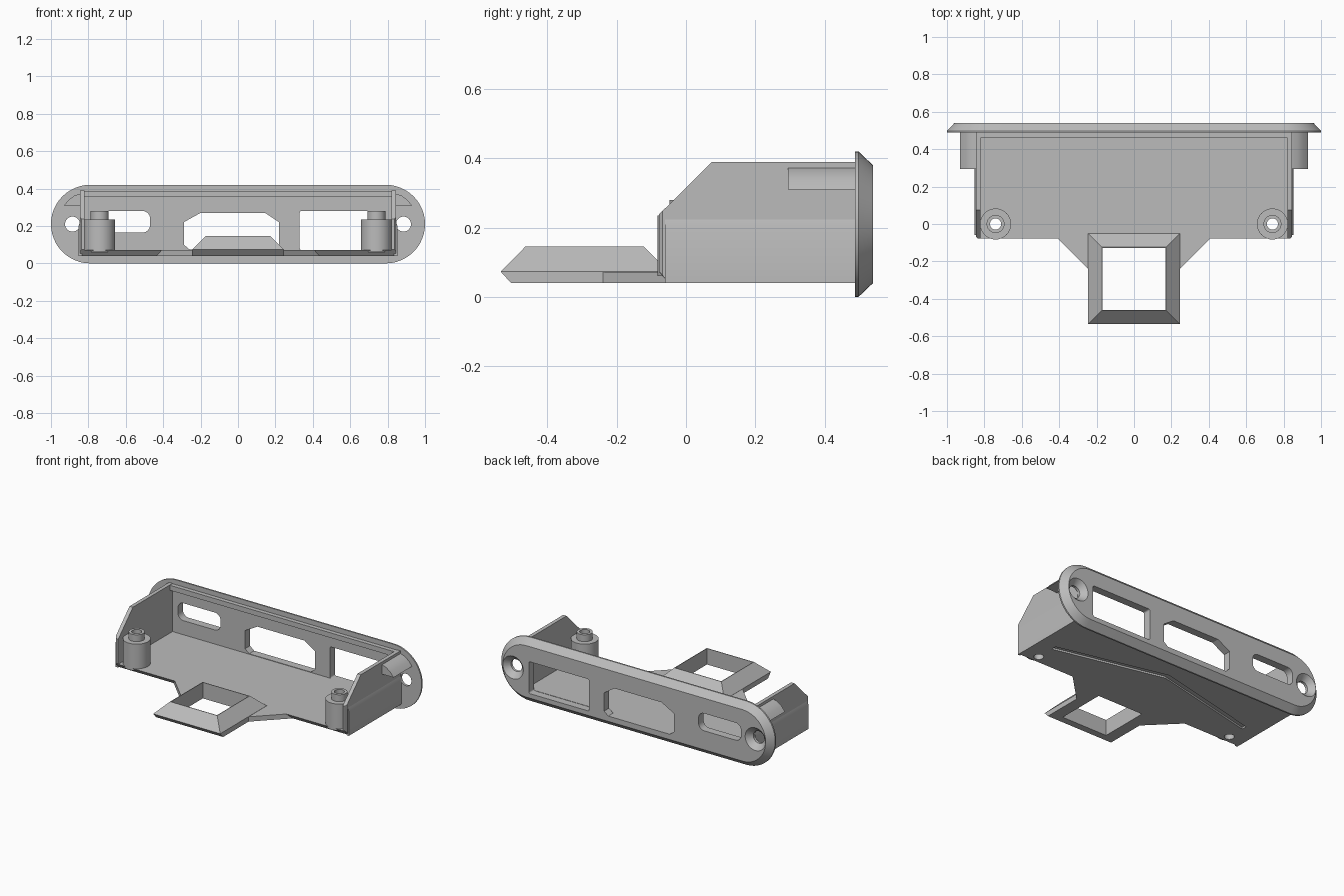
import bpy, bmesh, math

cube = bpy.data.objects.get("Cube")
if cube:
    bpy.data.objects.remove(cube, do_unlink=True)

grey = bpy.data.materials.new("plain grey")
grey.use_nodes = True
grey.diffuse_color = (0.5, 0.5, 0.5, 1)
grey.node_tree.nodes["Principled BSDF"].inputs["Base Color"].default_value = (0.5, 0.5, 0.5, 1)


def loft(name, rings):
    """Closed solid through a list of equal-length rings of points."""
    bm = bmesh.new()
    loops = [[bm.verts.new(p) for p in ring] for ring in rings]
    n = len(loops[0])
    for a, b in zip(loops, loops[1:]):
        for i in range(n):
            j = (i + 1) % n
            bm.faces.new((a[i], a[j], b[j], b[i]))
    bm.faces.new(loops[0])
    bm.faces.new(loops[-1])
    bmesh.ops.recalc_face_normals(bm, faces=bm.faces)
    mesh = bpy.data.meshes.new(name)
    bm.to_mesh(mesh)
    bm.free()
    mesh.materials.append(grey)
    obj = bpy.data.objects.new(name, mesh)
    bpy.context.collection.objects.link(obj)
    return obj


def place(axis, u, v, w):
    return {"x": (w, u, v), "y": (u, w, v), "z": (u, v, w)}[axis]


def prism(name, axis, outline, lo, hi):
    return loft(name, [[place(axis, u, v, w) for u, v in outline] for w in (lo, hi)])


def rect(u0, u1, v0, v1):
    return [(u0, v0), (u1, v0), (u1, v1), (u0, v1)]


def arc(cu, cv, r, start, end, steps):
    return [(cu + r * math.cos(math.radians(start + (end - start) * i / steps)),
             cv + r * math.sin(math.radians(start + (end - start) * i / steps)))
            for i in range(steps + 1)]


def circle(cu, cv, r, n=32):
    return arc(cu, cv, r, 0, 360, n)[:-1]


def rounded(u0, u1, v0, v1, r):
    return (arc(u1 - r, v1 - r, r, 0, 90, 6) + arc(u0 + r, v1 - r, r, 90, 180, 6)
            + arc(u0 + r, v0 + r, r, 180, 270, 6) + arc(u1 - r, v0 + r, r, 270, 360, 6))


def cut(obj, cutters):
    """Subtract each cutter, then remove it."""
    for c in cutters:
        c.hide_render = True
        m = obj.modifiers.new("cut", "BOOLEAN")
        m.operation, m.solver, m.object = "DIFFERENCE", "EXACT", c
    graph = bpy.context.evaluated_depsgraph_get()
    graph.update()
    mesh = bpy.data.meshes.new_from_object(obj.evaluated_get(graph))
    obj.modifiers.clear()
    obj.data = mesh
    for c in cutters:
        bpy.data.objects.remove(c, do_unlink=True)


parts = []


def keep(obj):
    parts.append(obj)
    return obj


# Face plate: stadium with a chamfered rear rim
def stadium(r, y):
    outline = arc(0.79, 0.21, r, -90, 90, 24) + arc(-0.79, 0.21, r, 90, 270, 24)
    return [(u, y, v) for u, v in outline]


plate = keep(loft("face_plate", [stadium(0.21, 0.488), stadium(0.21, 0.498), stadium(0.17, 0.54)]))

# Port openings and countersunk screw holes
middle = [(-0.26, 0.075), (0.19, 0.075), (0.22, 0.10), (0.22, 0.22),
          (0.145, 0.27), (-0.20, 0.27), (-0.29, 0.22), (-0.29, 0.10)]
cutters = [prism("slot_cutter", "y", rounded(-0.78, -0.47, 0.165, 0.28, 0.04), 0.4, 0.6),
           prism("middle_cutter", "y", middle, 0.4, 0.6),
           prism("port_cutter", "y", rounded(0.33, 0.77, 0.07, 0.28, 0.01), 0.4, 0.6)]
for s in (-1, 1):
    cutters.append(loft("screw_cutter", [[(u, y, v) for u, v in circle(s * 0.885, 0.21, r)]
                   for y, r in ((0.4, 0.04), (0.505, 0.04), (0.54, 0.075), (0.56, 0.095))]))
cut(plate, cutters)

# Lip along the top of the face plate
keep(prism("top_lip", "x", rect(0.46, 0.49, 0.355, 0.388), -0.83, 0.83))

# Floor with chamfered front edge, chevron groove and post holes
floor = keep(prism("floor", "x", [(-0.05, 0.04), (0.49, 0.04), (0.49, 0.072), (-0.078, 0.072)],
                   -0.835, 0.835))
chevron = [(-0.74, 0.12), (0, 0.29), (0.74, 0.12), (0.74, 0.155), (0, 0.33), (-0.74, 0.155)]
cut(floor, [prism("groove_cutter", "z", chevron, 0.02, 0.052)]
    + [prism("hole_cutter", "z", circle(s * 0.74, 0, 0.03), 0, 0.2) for s in (-1, 1)])

# Side walls, lower skirts, posts and plate braces on both sides
wall_profile = [(-0.05, 0.04), (0.49, 0.04), (0.49, 0.39), (0.075, 0.39), (-0.078, 0.238), (-0.078, 0.075)]
for s, side in ((-1, "right"), (1, "left")):
    def corner():
        return prism("corner_cutter", "z", [(s * 0.825, -0.09), (s * 0.87, -0.09), (s * 0.87, -0.04)], 0, 0.5)

    wall = keep(prism(side + "_wall", "x", wall_profile, s * 0.82, s * 0.845))
    cut(wall, [corner()])
    skirt = [(s * 0.835, 0.04), (s * 0.852, 0.04), (s * 0.852, 0.2), (s * 0.843, 0.23), (s * 0.835, 0.23)]
    skirt = keep(prism(side + "_skirt", "y", skirt, -0.06, 0.49))
    cut(skirt, [corner()])

    post = keep(loft(side + "_post", [[(u, v, z) for u, v in circle(s * 0.74, 0, r)]
                for z, r in ((0.06, 0.083), (0.235, 0.083), (0.235, 0.048), (0.28, 0.048))]))
    cut(post, [prism("bore_cutter", "z", circle(s * 0.74, 0, 0.03), 0, 0.4)])

    brace = [(s * 0.835, 0.31), (s * 0.93, 0.31), (s * 0.905, 0.34), (s * 0.875, 0.362), (s * 0.835, 0.375)]
    keep(prism(side + "_brace", "y", brace, 0.295, 0.49))

# Tapered neck joining the floor and the frame
neck = keep(prism("neck", "z", [(-0.44, -0.045), (-0.245, -0.24), (0.245, -0.24), (0.44, -0.045)],
                  0.04, 0.072))

# Sloped open frame at the front
frame = keep(loft("front_frame", [[(u, v, z) for u, v in rect(-x, x, y0, y1)] for x, y0, y1, z in
             ((0.245, -0.505, -0.05, 0.04), (0.245, -0.535, -0.05, 0.073), (0.172, -0.463, -0.123, 0.146))]))
for obj in (neck, frame):
    cut(obj, [prism("opening_cutter", "z", rect(-0.168, 0.168, -0.459, -0.127), 0, 0.3)])

# Smooth round surfaces, keep sharp edges
bpy.ops.object.select_all(action="DESELECT")
for obj in parts:
    obj.select_set(True)
bpy.context.view_layer.objects.active = parts[0]
bpy.ops.object.shade_smooth_by_angle(angle=math.radians(25))
